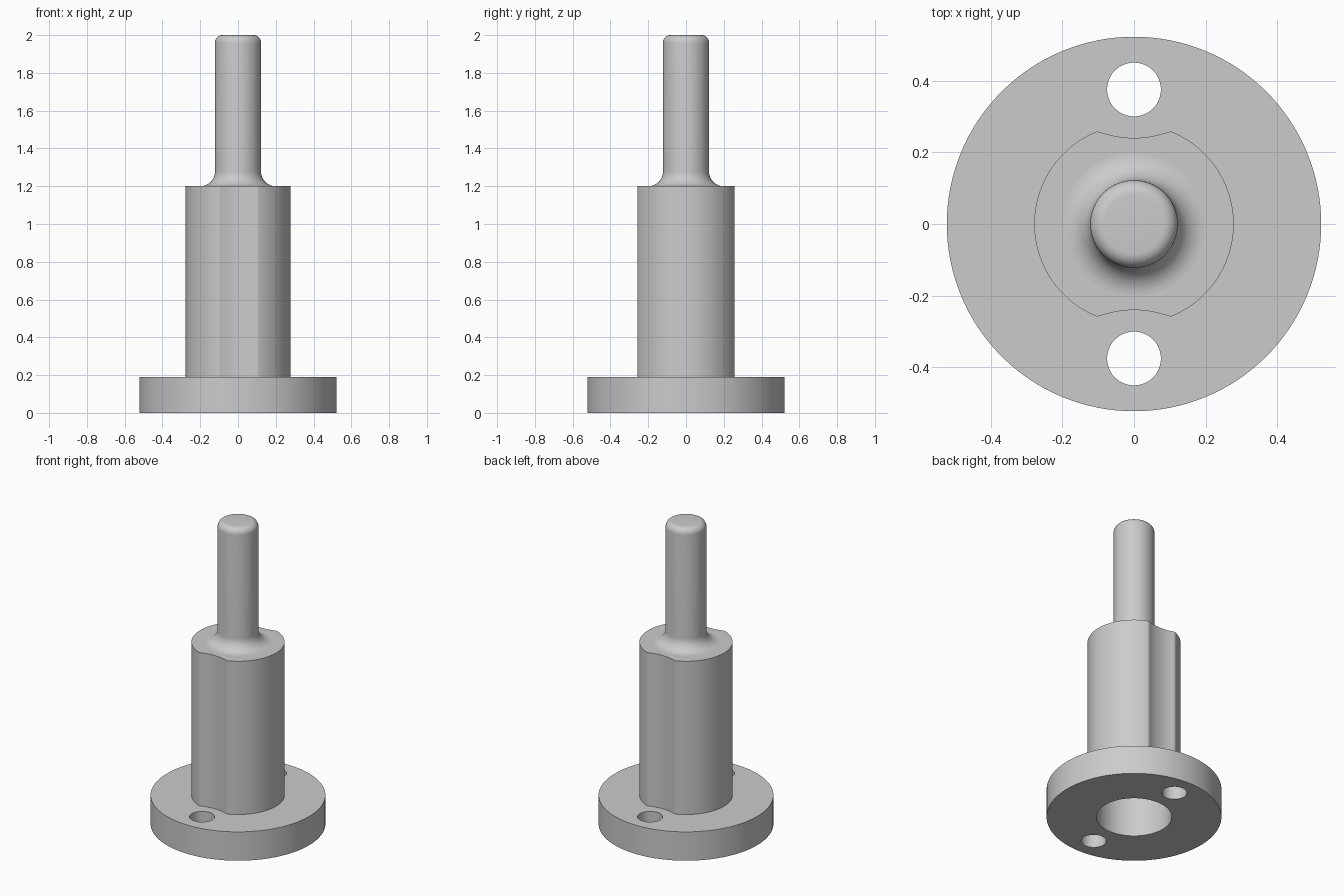
import bpy
import bmesh
from math import sin, cos, pi, radians, atan2, asin

cube = bpy.data.objects.get("Cube")
if cube:
    bpy.data.objects.remove(cube, do_unlink=True)

steel = bpy.data.materials.new("plain grey")
steel.use_nodes = True
grey = (0.6, 0.6, 0.6, 1)
steel.diffuse_color = grey
steel.node_tree.nodes["Principled BSDF"].inputs["Base Color"].default_value = grey

BORE, BORE_TOP = 0.225, 1.0
FLANGE_TOP, BODY_TOP, TOP = 0.19, 1.2, 2.0


def circle(r, n, cy=0):
    return [(r * cos(2 * pi * i / n), cy + r * sin(2 * pi * i / n)) for i in range(n)]


def ring(bm, points, z):
    return [bm.verts.new((x, y, z)) for x, y in points]


def loop_edges(bm, verts):
    result = []
    for a, b in zip(verts, verts[1:] + verts[:1]):
        result.append(bm.edges.get((a, b)) or bm.edges.new((a, b)))
    return result


def bridge(bm, low, high):
    n = len(low)
    for i in range(n):
        j = (i + 1) % n
        bm.faces.new((low[i], low[j], high[j], high[i]))


def cap(bm, rings):
    # Fills the first ring, leaving the others as holes
    edges = [e for r in rings for e in loop_edges(bm, r)]
    bmesh.ops.triangle_fill(bm, edges=edges, use_beauty=True, normal=(0, 0, 1))


def finish(bm, name):
    bmesh.ops.recalc_face_normals(bm, faces=bm.faces[:])
    mesh = bpy.data.meshes.new(name)
    bm.to_mesh(mesh)
    bm.free()
    mesh.materials.append(steel)
    mesh.shade_smooth()
    mesh.set_sharp_from_angle(angle=radians(35))
    obj = bpy.data.objects.new(name, mesh)
    bpy.context.collection.objects.link(obj)


# Flange: disc with a centre bore and two bolt holes
bm = bmesh.new()
outlines = [circle(0.522, 128), circle(BORE, 96)]
outlines += [circle(0.075, 48, side * 0.375) for side in (-1, 1)]
low = [ring(bm, o, 0) for o in outlines]
high = [ring(bm, o, FLANGE_TOP) for o in outlines]
for a, b in zip(low, high):
    bridge(bm, a, b)
cap(bm, low)
cap(bm, high)
finish(bm, "base_flange")

# Body outline: round, with a shallow rounded scoop facing each bolt hole
R = 0.278
tip = [(0.11, 0.2553), (0.103, 0.2578), (0.097, 0.2568)]
scoop = [(x, 0.24 + x * x / 0.54) for x in [0.085 - 0.01 * i for i in range(9)]]
half_back = tip + scoop
start = asin(0.24 / R)
start = atan2(0.2525, 0.1165)
side_arc = [(R * cos(start * t / 24), R * sin(start * t / 24)) for t in range(-24, 25)]
back = half_back + [(-x, y) for x, y in reversed(half_back)]
half = side_arc + back
outline = half + [(-x, -y) for x, y in half]

# Body: scooped column, hollow from below
bm = bmesh.new()
outer_low, outer_high = ring(bm, outline, FLANGE_TOP), ring(bm, outline, BODY_TOP)
bore_low = ring(bm, circle(BORE, 96), FLANGE_TOP)
bore_high = ring(bm, circle(BORE, 96), BORE_TOP)
bridge(bm, outer_low, outer_high)
bridge(bm, bore_low, bore_high)
cap(bm, [outer_low, bore_low])
cap(bm, [outer_high])
cap(bm, [bore_high])
finish(bm, "scooped_body")

# Spindle: flared foot, straight shaft, rounded tip
SHAFT, FLARE, ROUND = 0.122, 0.078, 0.04
profile = []
for i in range(13):
    a = pi / 2 * i / 12
    profile.append((SHAFT + FLARE * (1 - sin(a)), BODY_TOP + FLARE * (1 - cos(a))))
for i in range(9):
    a = pi / 2 * i / 8
    profile.append((SHAFT - ROUND * (1 - cos(a)), TOP - ROUND * (1 - sin(a))))
bm = bmesh.new()
rings = [ring(bm, circle(r, 72), z) for r, z in profile]
for a, b in zip(rings, rings[1:]):
    bridge(bm, a, b)
cap(bm, [rings[0]])
cap(bm, [rings[-1]])
finish(bm, "spindle")
